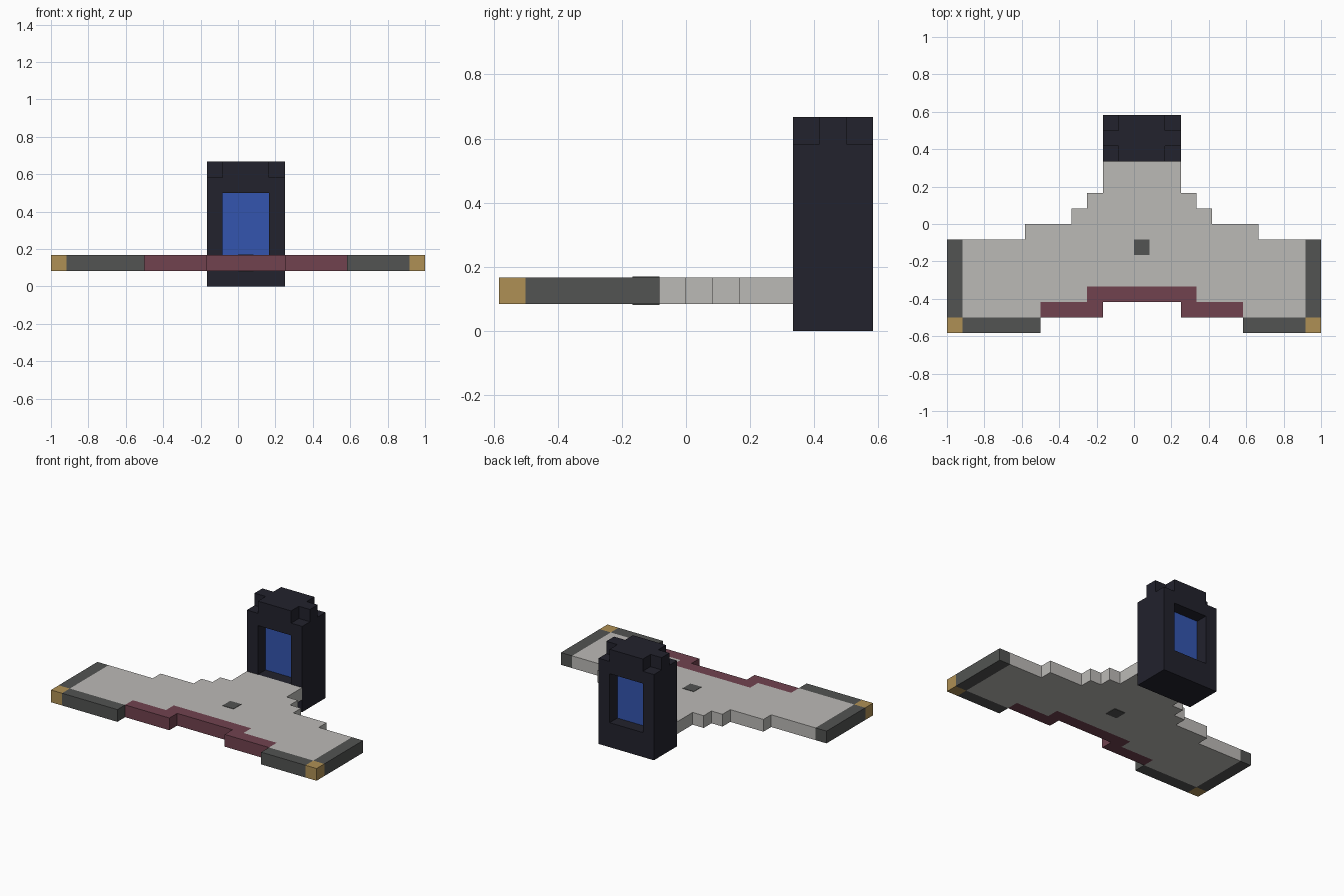
import bpy
import bmesh

UNIT = 1 / 12          # one building block
TIP = 11               # where the wing panel meets its edge trim
FLOOR, TOP = 1, 2      # deck thickness, in blocks

default_cube = bpy.data.objects.get("Cube")
if default_cube:
    bpy.data.objects.remove(default_cube, do_unlink=True)


def material(name, r, g, b):
    mat = bpy.data.materials.new(name)
    mat.use_nodes = True
    mat.diffuse_color = (r, g, b, 1)
    shader = next(n for n in mat.node_tree.nodes if n.type == "BSDF_PRINCIPLED")
    shader.inputs["Base Color"].default_value = (r, g, b, 1)
    shader.inputs["Roughness"].default_value = 0.8
    return mat


pale_grey = material("pale grey", 0.50, 0.49, 0.47)
dark_grey = material("dark grey", 0.085, 0.088, 0.085)
maroon = material("maroon", 0.165, 0.055, 0.078)
gold = material("gold", 0.43, 0.28, 0.09)
navy = material("dark navy", 0.016, 0.016, 0.026)
blue = material("window blue", 0.033, 0.09, 0.43)


def prism(name, outline, bottom, top, mat):
    """Extrude a flat outline, given in blocks, from bottom to top."""
    bm = bmesh.new()
    face = bm.faces.new([bm.verts.new((x * UNIT, y * UNIT, bottom * UNIT))
                         for x, y in outline])
    walls = bmesh.ops.extrude_face_region(bm, geom=[face])
    raised = [v for v in walls["geom"] if isinstance(v, bmesh.types.BMVert)]
    bmesh.ops.translate(bm, verts=raised, vec=(0, 0, (top - bottom) * UNIT))
    bmesh.ops.recalc_face_normals(bm, faces=bm.faces)
    mesh = bpy.data.meshes.new(name)
    bm.to_mesh(mesh)
    bm.free()
    mesh.materials.append(mat)
    obj = bpy.data.objects.new(name, mesh)
    bpy.context.collection.objects.link(obj)
    return obj


def box(name, x, y, z, mat):
    corners = [(x[0], y[0]), (x[1], y[0]), (x[1], y[1]), (x[0], y[1])]
    return prism(name, corners, z[0], z[1], mat)


def mirrored(half):
    """Close a left half outline about the middle column; tips stay at TIP."""
    other = [(-TIP if x == TIP else 1 - x, y) for x, y in reversed(half)]
    return half + other


# Stepped wing deck
deck_half = [(4, -4), (4, -5), (7, -5), (7, -6), (TIP, -6), (TIP, -1), (8, -1),
             (8, 0), (5, 0), (5, 1), (4, 1), (4, 2), (3, 2), (3, 4)]
prism("wing_deck", mirrored(deck_half), FLOOR, TOP, pale_grey)

# Maroon leading edge
edge_half = [(3, -5), (3, -6), (7, -6), (7, -5), (4, -5), (4, -4)]
prism("leading_edge", mirrored(edge_half), FLOOR, TOP, maroon)

# Dark trims and gold corners of the wings
for side, sign, inner in (("left", 1, 7), ("right", -1, -6)):
    tip = sorted((sign * TIP, sign * (TIP + 1)))
    front = sorted((inner, sign * TIP))
    box(side + "_front_trim", front, (-7, -6), (FLOOR, TOP), dark_grey)
    box(side + "_tip_trim", tip, (-6, -1), (FLOOR, TOP), dark_grey)
    box(side + "_corner", tip, (-7, -6), (FLOOR, TOP), gold)

# Hub marks above and below the deck
box("hub_top", (0, 1), (-2, -1), (TOP, TOP + 0.03), dark_grey)
box("hub_bottom", (0, 1), (-2, -1), (FLOOR - 0.03, FLOOR), dark_grey)

# Tower with a window opening through it
box("tower_base", (-2, 3), (4, 7), (0, 2), navy)
box("tower_right_post", (-2, -1), (4, 7), (2, 6), navy)
box("tower_left_post", (2, 3), (4, 7), (2, 6), navy)
box("tower_lintel", (-2, 3), (4, 7), (6, 7), navy)
box("window_pane", (-1, 2), (5, 6), (2, 6), blue)

# Cap with its four corners cut away
cap_half = [(2, 4), (2, 5), (3, 5), (3, 6), (2, 6), (2, 7)]
prism("tower_cap", mirrored(cap_half), 7, 8, navy)
